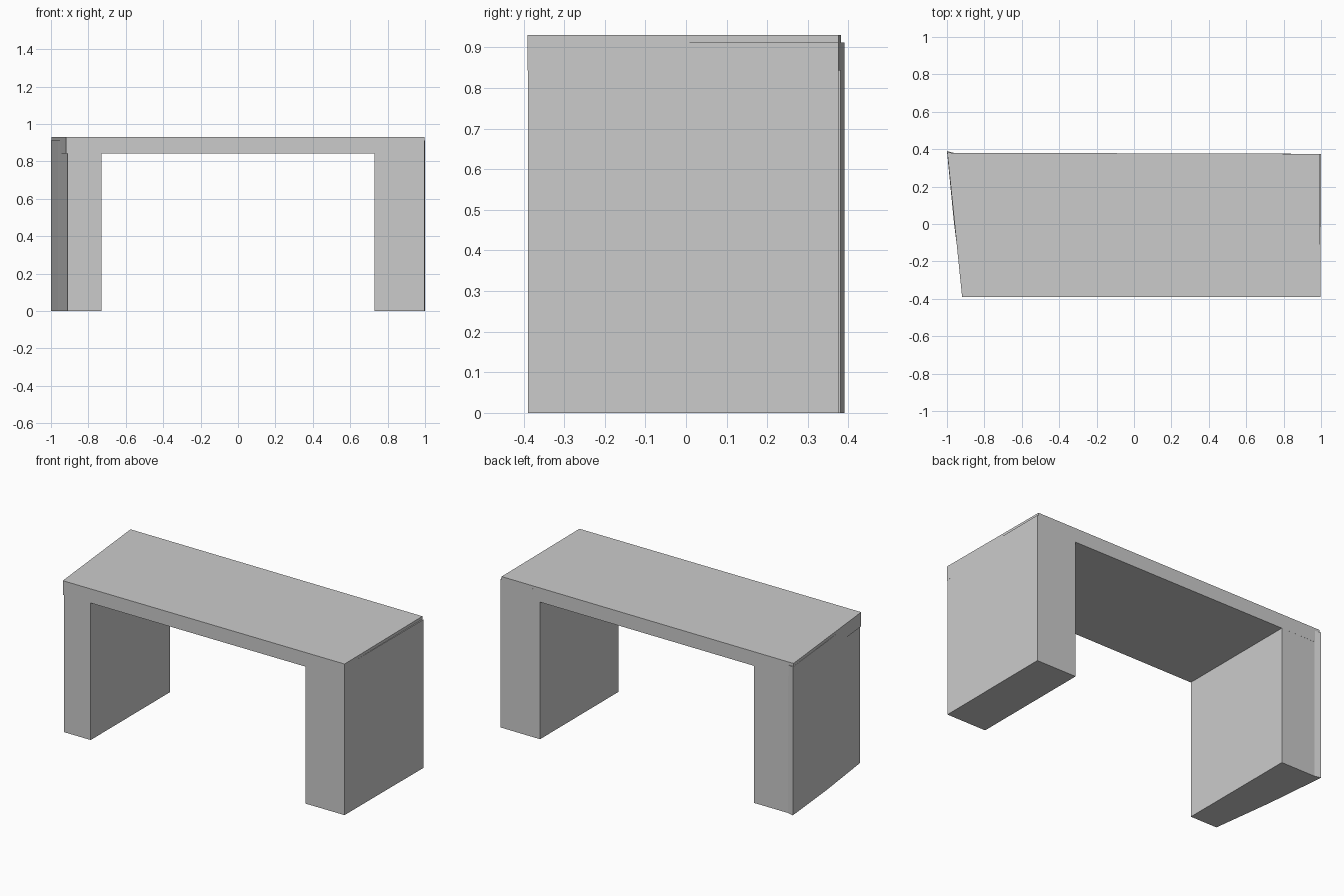
import bpy, bmesh

if "Cube" in bpy.data.objects:
    bpy.data.objects.remove(bpy.data.objects["Cube"])


def prism(name, plan, z0, z1):
    """Upright block from a counter-clockwise plan outline."""
    bm = bmesh.new()
    base = bm.faces.new([bm.verts.new((x, y, z0)) for x, y in plan])
    ext = bmesh.ops.extrude_face_region(bm, geom=[base])
    top = [v for v in ext["geom"] if isinstance(v, bmesh.types.BMVert)]
    bmesh.ops.translate(bm, verts=top, vec=(0, 0, z1 - z0))
    bmesh.ops.recalc_face_normals(bm, faces=bm.faces)
    mesh = bpy.data.meshes.new(name)
    bm.to_mesh(mesh)
    bm.free()
    obj = bpy.data.objects.new(name, mesh)
    bpy.context.collection.objects.link(obj)
    return obj


UNDERSIDE, LEG_TOP, TOP = 0.843, 0.912, 0.93

# Bench slab with a slanted left end
prism("bench_top", [(-0.919, -0.39), (0.998, -0.39), (0.992, 0.375), (-0.998, 0.381)],
      UNDERSIDE, TOP)

# Left leg: bowed outer side and a small lip at the back corner
prism("left_leg", [(-0.911, -0.389), (-0.73, -0.389), (-0.73, 0.38),
                   (-0.96, 0.38), (-1.0, 0.39), (-0.962, 0.0)], 0, LEG_TOP)

# Right leg: its outer side runs just past the slab at the back
prism("right_leg", [(0.73, -0.389), (0.997, -0.389), (1.0, 0.375), (0.73, 0.376)],
      0, LEG_TOP)
